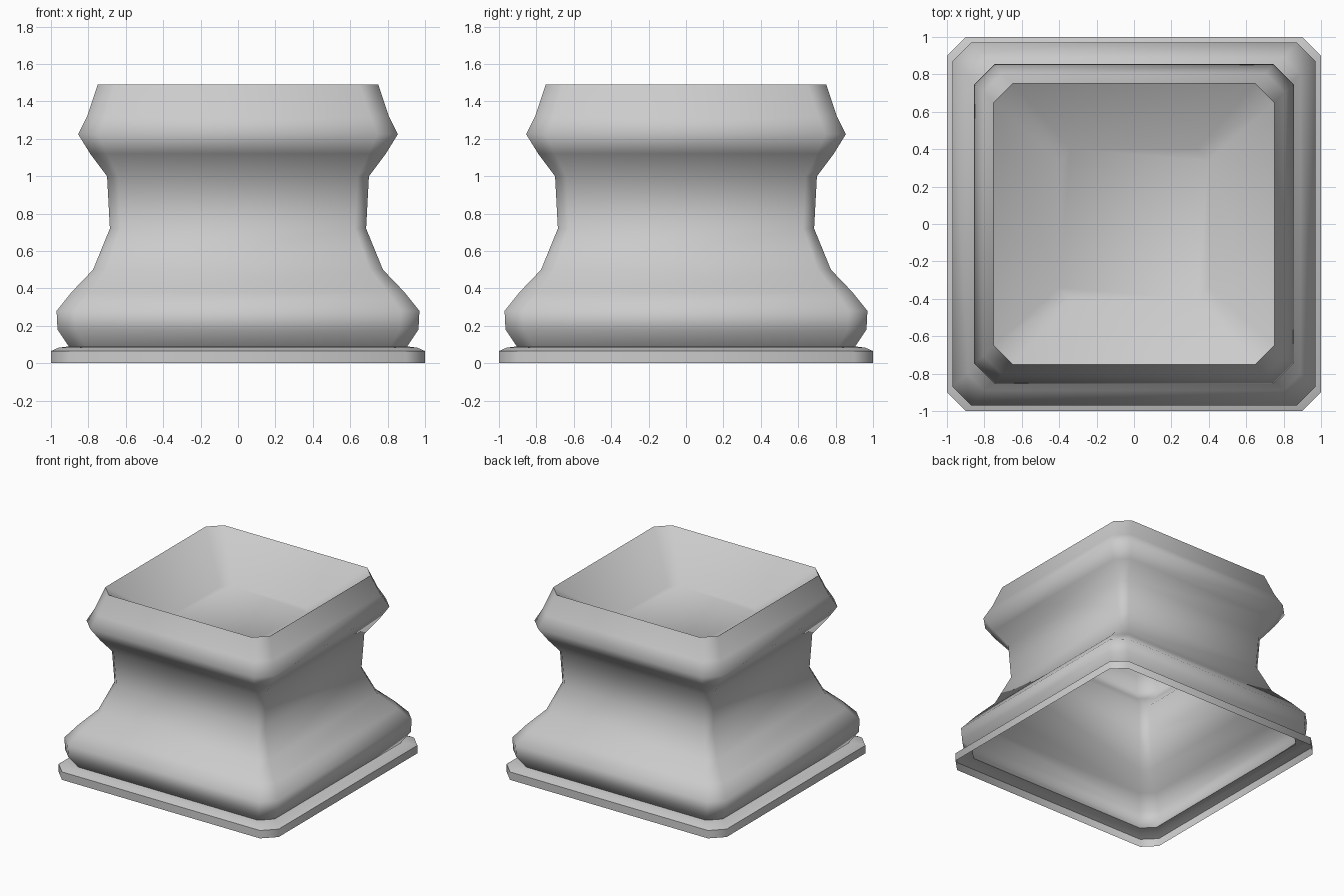
import bpy, bmesh, math

if "Cube" in bpy.data.objects:
    bpy.data.objects.remove(bpy.data.objects["Cube"])


def ring_points(half, cut, z):
    """Square outline with chamfered corners."""
    a, b = half, half - cut
    return [(a, -b, z), (a, b, z), (b, a, z), (-b, a, z),
            (-a, b, z), (-a, -b, z), (-b, -a, z), (b, -a, z)]


def loft(name, profile, smooth_angle, cap_end=False):
    """Skin a stack of chamfered squares given as (half width, chamfer, z)."""
    bm = bmesh.new()
    rings = [[bm.verts.new(p) for p in ring_points(*row)] for row in profile]
    for low, high in zip(rings, rings[1:]):
        for i in range(8):
            j = (i + 1) % 8
            bm.faces.new((low[i], low[j], high[j], high[i]))
    if cap_end:
        bm.faces.new(rings[-1])
    mesh = bpy.data.meshes.new(name)
    bm.to_mesh(mesh)
    bm.free()
    obj = bpy.data.objects.new(name, mesh)
    bpy.context.collection.objects.link(obj)
    bpy.ops.object.select_all(action='DESELECT')
    obj.select_set(True)
    bpy.context.view_layer.objects.active = obj
    bpy.ops.object.shade_smooth_by_angle(angle=math.radians(smooth_angle))
    return obj


# Open-bottomed planter shell: foot plate, flared body, waist, lip and sunken basin
loft("square_planter", [
    (1.00, 0.10, 0.00),   # foot plate
    (1.00, 0.10, 0.065),
    (0.96, 0.10, 0.083),
    (0.905, 0.09, 0.09),
    (0.965, 0.10, 0.18),  # bulging lower body
    (0.97, 0.10, 0.28),
    (0.89, 0.09, 0.38),
    (0.775, 0.07, 0.50),
    (0.685, 0.06, 0.72),  # waist
    (0.70, 0.06, 1.00),
    (0.79, 0.09, 1.12),
    (0.855, 0.11, 1.225), # lip
    (0.805, 0.10, 1.325),
    (0.75, 0.10, 1.49),   # rim
    (0.40, 0.06, 1.21),   # basin floor
], 65, cap_end=True)
